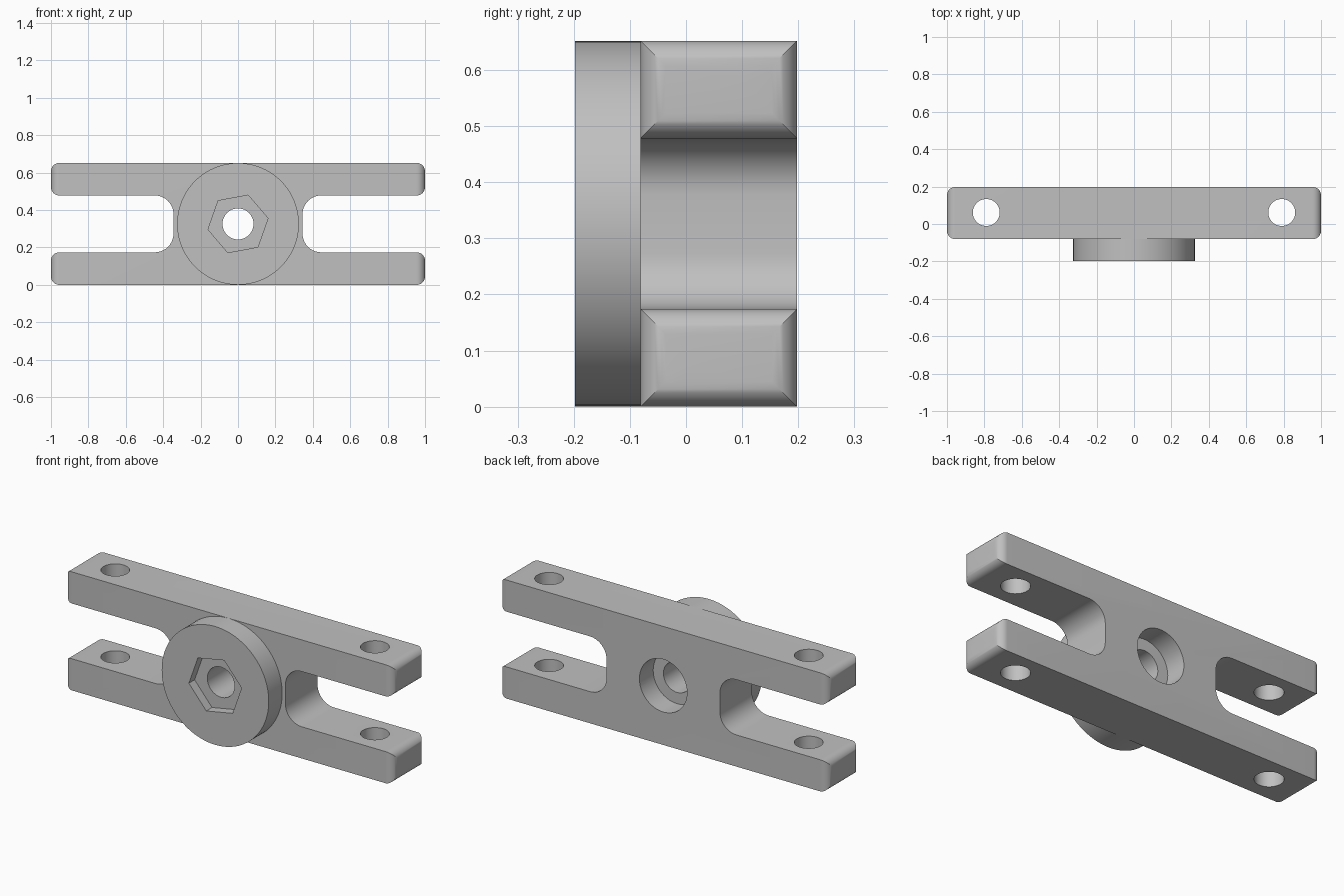
import bpy, bmesh, math
from mathutils import Vector

default_cube = bpy.data.objects.get("Cube")
if default_cube:
    bpy.data.objects.remove(default_cube, do_unlink=True)

grey = bpy.data.materials.new("plain grey")
grey.use_nodes = True
colour = (0.53, 0.53, 0.53, 1)
grey.diffuse_color = colour
grey.node_tree.nodes["Principled BSDF"].inputs["Base Color"].default_value = colour

HEIGHT = 0.652
MID = HEIGHT / 2
FRONT, PLATE_FRONT, BACK = -0.198, -0.081, 0.198
PLATE_MID = (PLATE_FRONT + BACK) / 2


def prism(name, outline, axis, start, end):
    """Extrude a 2D outline along Y (outline is x, z) or Z (outline is x, y)."""
    def place(p, d):
        return (p[0], d, p[1]) if axis == "Y" else (p[0], p[1], d)
    bm = bmesh.new()
    rings = [[bm.verts.new(place(p, d)) for p in outline] for d in (start, end)]
    for ring in rings:
        bm.faces.new(ring)
    n = len(outline)
    for i in range(n):
        j = (i + 1) % n
        bm.faces.new((rings[0][i], rings[0][j], rings[1][j], rings[1][i]))
    bmesh.ops.recalc_face_normals(bm, faces=bm.faces)
    mesh = bpy.data.meshes.new(name)
    bm.to_mesh(mesh)
    bm.free()
    mesh.materials.append(grey)
    obj = bpy.data.objects.new(name, mesh)
    bpy.context.collection.objects.link(obj)
    return obj


def polygon(cx, cy, radius, sides, turn=0):
    angles = [turn + math.tau * i / sides for i in range(sides)]
    return [(cx + radius * math.cos(a), cy + radius * math.sin(a)) for a in angles]


def rounded(corners, steps=10):
    """Round the right-angled corners (x, y, radius) of an outline."""
    points = []
    for i, (x, y, r) in enumerate(corners):
        c = Vector((x, y))
        u = (Vector(corners[i - 1][:2]) - c).normalized()
        v = (Vector(corners[(i + 1) % len(corners)][:2]) - c).normalized()
        if r == 0:
            points.append(c)
            continue
        for k in range(steps + 1):
            t = k / steps * math.pi / 2
            points.append(c + r * (u + v) - r * (v * math.cos(t) + u * math.sin(t)))
    return points


def combine(target, other, operation):
    mod = target.modifiers.new("join", "BOOLEAN")
    mod.operation, mod.solver, mod.object = operation, "EXACT", other
    with bpy.context.temp_override(object=target, active_object=target):
        bpy.ops.object.modifier_apply(modifier=mod.name)
    bpy.data.objects.remove(other, do_unlink=True)


# Twin-armed plate: one quarter of the outline, mirrored around
EDGE, FILLET = 0.045, 0.1
ARM_IN = 0.152
quarter = [(0.345, ARM_IN, FILLET), (1, ARM_IN, EDGE), (1, MID, EDGE)]
outline = quarter + [(-x, z, r) for x, z, r in reversed(quarter)]
outline += [(-x, -z, r) for x, z, r in outline]
body = prism("twin_arm_bracket", [(p[0], p[1] + MID) for p in rounded(outline)],
             "Y", PLATE_FRONT, BACK)

# Round the arm ends in plan as well
plan = [(1, PLATE_FRONT, EDGE), (1, BACK, EDGE), (-1, BACK, EDGE), (-1, PLATE_FRONT, EDGE)]
combine(body, prism("plan_cutter", rounded(plan), "Z", -0.1, 0.8), "INTERSECT")

# Round boss on the front
combine(body, prism("boss", polygon(0, MID, 0.3255, 96), "Y", FRONT, PLATE_FRONT + 0.03), "UNION")

# Centre bore, hexagonal pocket in front, counterbore behind
cutters = [
    prism("bore", polygon(0, MID, 0.083, 48), "Y", -0.5, 0.5),
    prism("hex_pocket", polygon(0, MID, 0.163, 6, math.radians(10.5)), "Y", -0.5, FRONT + 0.05),
    prism("counterbore", polygon(0, MID, 0.145, 64), "Y", BACK - 0.12, 0.5),
]
# Bolt holes through both arms
for side in (-1, 1):
    cutters.append(prism("bolt_hole", polygon(side * 0.79, PLATE_MID + 0.003, 0.072, 48),
                         "Z", -0.2, 0.9))
for cutter in cutters:
    combine(body, cutter, "DIFFERENCE")

# Smooth the curves, keep the edges sharp
bpy.ops.object.select_all(action="DESELECT")
body.select_set(True)
bpy.context.view_layer.objects.active = body
bpy.ops.object.shade_smooth_by_angle(angle=math.radians(25))
